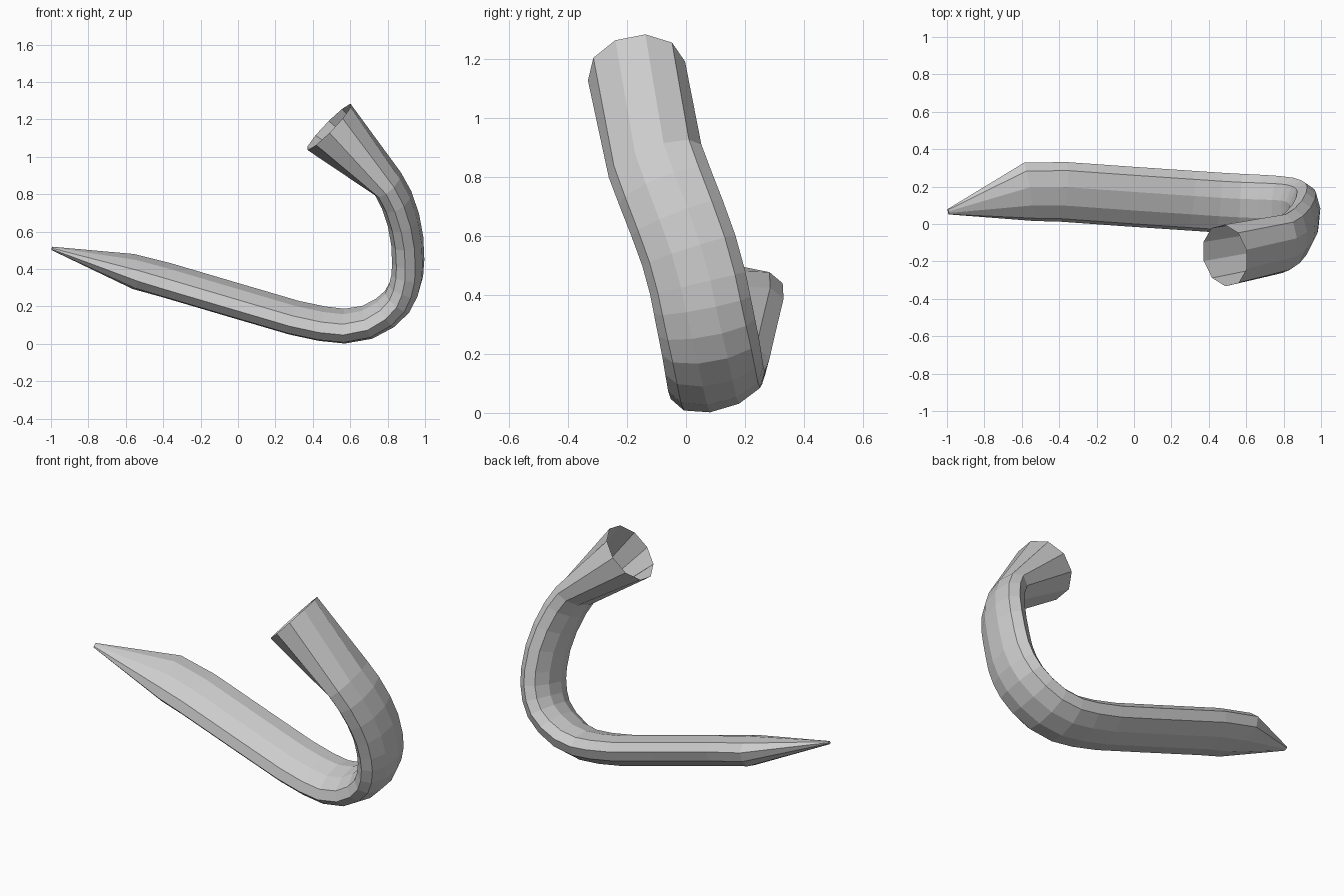
import bpy, bmesh, math
from mathutils import Vector

if "Cube" in bpy.data.objects:
    bpy.data.objects.remove(bpy.data.objects["Cube"])

SIDES = 10
WIDE, THIN = 0.167, 0.086

# Centre line of the hook, from the pointed tip round to the socket
path = [Vector(p) for p in (
    (-0.993, 0.066, 0.510), (-0.56, 0.172, 0.387), (-0.38, 0.172, 0.340),
    (0.0, 0.145, 0.228), (0.30, 0.125, 0.140), (0.45, 0.115, 0.108),
    (0.57, 0.108, 0.095), (0.69, 0.101, 0.115), (0.785, 0.093, 0.165),
    (0.85, 0.083, 0.225), (0.885, 0.070, 0.290), (0.905, 0.055, 0.365),
    (0.91, 0.040, 0.440), (0.905, 0.010, 0.550), (0.885, -0.030, 0.660),
    (0.848, -0.073, 0.770), (0.802, -0.105, 0.855), (0.487, -0.168, 1.160))]
last = len(path) - 1


def tangent(i):
    a = path[i] - path[max(i - 1, 0)]
    b = path[min(i + 1, last)] - path[i]
    if i == 1:                       # shoulder of the point is cut upright
        return Vector((1, 0.2, -0.08)).normalized()
    return (a.normalized() + b.normalized()).normalized()


# Hook: flattened ten-sided tube, pinched at the tip, round at the open socket
bm = bmesh.new()
rings = []
for i, p in enumerate(path):
    t = tangent(i)
    wide = Vector((0.1, 1, 0.08 if i == last else 0.3))
    wide = (wide - t * wide.dot(t)).normalized()
    thin = t.cross(wide)
    w, h = WIDE, THIN
    if i == 0:
        w, h = 0.016, 0.009
    elif i == last:
        w, h = 0.168, 0.172
    rings.append([bm.verts.new(p + wide * w * math.cos(a) + thin * h * math.sin(a))
                  for a in (2 * math.pi * k / SIDES for k in range(SIDES))])

for r, s in zip(rings, rings[1:]):
    for k in range(SIDES):
        n = (k + 1) % SIDES
        bm.faces.new((r[k], r[n], s[n], s[k]))
bm.faces.new(rings[0][::-1])         # closed tip, socket stays open

mesh = bpy.data.meshes.new("hook")
bm.to_mesh(mesh)
bm.free()
hook = bpy.data.objects.new("hook", mesh)
bpy.context.collection.objects.link(hook)
